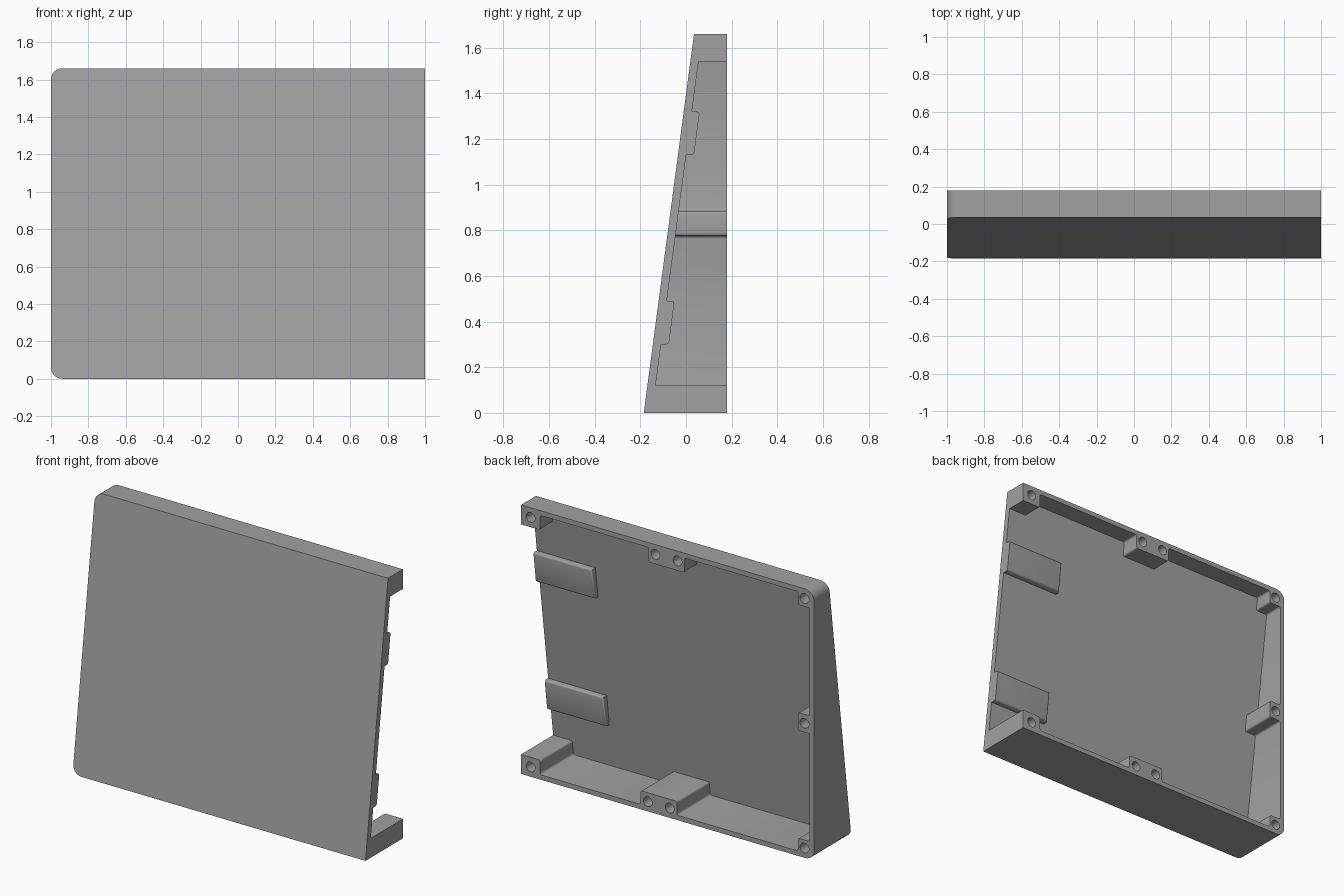
import bpy, bmesh, math
from mathutils import Vector

if "Cube" in bpy.data.objects:
    bpy.data.objects.remove(bpy.data.objects["Cube"])

H, BACK, PLATE = 1.66, 0.18, 0.036

grey = bpy.data.materials.new("plain grey")
grey.diffuse_color = (0.36, 0.36, 0.36, 1)
grey.use_nodes = True
grey.node_tree.nodes["Principled BSDF"].inputs["Base Color"].default_value = grey.diffuse_color


def front(z):
    """Depth of the sloping front face at height z."""
    return -0.185 + 0.22 * z / H


def rounded(points, steps=4):
    """Turn (x, z, radius) corners into an outline with fillets."""
    out = []
    n = len(points)
    for i, (x, z, r) in enumerate(points):
        p = Vector((x, z))
        if r == 0:
            out.append(p)
            continue
        a = (Vector(points[i - 1][:2]) - p).normalized()
        b = (Vector(points[(i + 1) % n][:2]) - p).normalized()
        # right-angled corner: sweep a quarter circle between both sides
        c = p + (a + b) * r
        for k in range(steps + 1):
            t = k / steps * math.pi / 2
            out.append(c - b * r * math.cos(t) - a * r * math.sin(t))
    return out


def prism(name, outline, y0, y1, bevel=None):
    """Extrude an x-z outline between two depth functions of z."""
    bm = bmesh.new()
    near = [bm.verts.new((x, y0(z), z)) for x, z in outline]
    far = [bm.verts.new((x, y1(z), z)) for x, z in outline]
    bm.faces.new(near)
    rim = bm.faces.new(far[::-1])
    n = len(outline)
    for i in range(n):
        j = (i + 1) % n
        bm.faces.new((near[i], far[i], far[j], near[j]))
    if bevel:
        edges = [e for e in rim.edges if min(v.co.x for v in e.verts) < 0.99]
        bmesh.ops.bevel(bm, geom=edges, offset=bevel, segments=3,
                        profile=0.5, affect='EDGES')
    bmesh.ops.recalc_face_normals(bm, faces=bm.faces[:])
    return finish(name, bm)


def finish(name, bm):
    me = bpy.data.meshes.new(name)
    bm.to_mesh(me)
    bm.free()
    ob = bpy.data.objects.new(name, me)
    bpy.context.collection.objects.link(ob)
    me.materials.append(grey)
    return ob


def select(ob):
    bpy.ops.object.select_all(action='DESELECT')
    ob.select_set(True)
    bpy.context.view_layer.objects.active = ob


def cut(ob, cutter):
    cutter.hide_render = True
    mod = ob.modifiers.new("cut", 'BOOLEAN')
    mod.operation, mod.solver, mod.object = 'DIFFERENCE', 'EXACT', cutter
    select(ob)
    bpy.ops.object.modifier_apply(modifier=mod.name)
    bpy.data.objects.remove(cutter, do_unlink=True)


# wedge-shaped shell, rounded on the left corners
R = 0.06
shell = prism("wedge_shell",
              rounded([(1, 0, 0), (1, H, 0), (-1, H, R), (-1, 0, R)], 8),
              front, lambda z: BACK)

# cavity open at the back and right, stepping around every screw boss
f = 0.012
path = [(0.87, 0.12), (0.87, 0.03), (0.185, 0.03), (0.185, 0.115),
        (-0.065, 0.115), (-0.065, 0.03), (-0.89, 0.03), (-0.89, 0.11),
        (-0.97, 0.11), (-0.97, 0.775), (-0.89, 0.775), (-0.89, 0.885),
        (-0.97, 0.885), (-0.97, 1.55), (-0.89, 1.55), (-0.89, 1.63),
        (-0.115, 1.63), (-0.115, 1.54), (0.13, 1.54), (0.13, 1.63),
        (0.87, 1.63), (0.87, 1.54)]
outline = [(1.1, 0.12, 0)] + [(x, z, f) for x, z in path] + [(1.1, 1.54, 0)]
cut(shell, prism("cavity_cutter", rounded(outline),
                 lambda z: front(z) + PLATE, lambda z: 0.3))

# blind screw holes in the bosses
holes = [(0.935, 0.06), (0.135, 0.06), (-0.015, 0.06), (-0.935, 0.06),
         (-0.935, 0.83), (-0.935, 1.60), (-0.068, 1.60), (0.083, 1.60),
         (0.935, 1.60)]
for x, z in holes:
    ring = [(x + 0.03 * math.cos(k * math.tau / 24),
             z + 0.03 * math.sin(k * math.tau / 24)) for k in range(24)]
    cut(shell, prism("hole_cutter", ring,
                     lambda z: BACK - 0.1, lambda z: BACK + 0.1))

# raised pads on the inner face beside the open edge
parts = [shell]
for name, z0 in (("lower_pad", 0.30), ("upper_pad", 1.13)):
    parts.append(prism(name,
                       [(0.6, z0), (1, z0), (1, z0 + 0.19), (0.6, z0 + 0.19)],
                       lambda z: front(z) + PLATE - 0.002,
                       lambda z: front(z) + PLATE + 0.034, 0.012))

for ob in parts:
    select(ob)
    bpy.ops.object.shade_smooth_by_angle(angle=math.radians(35))
